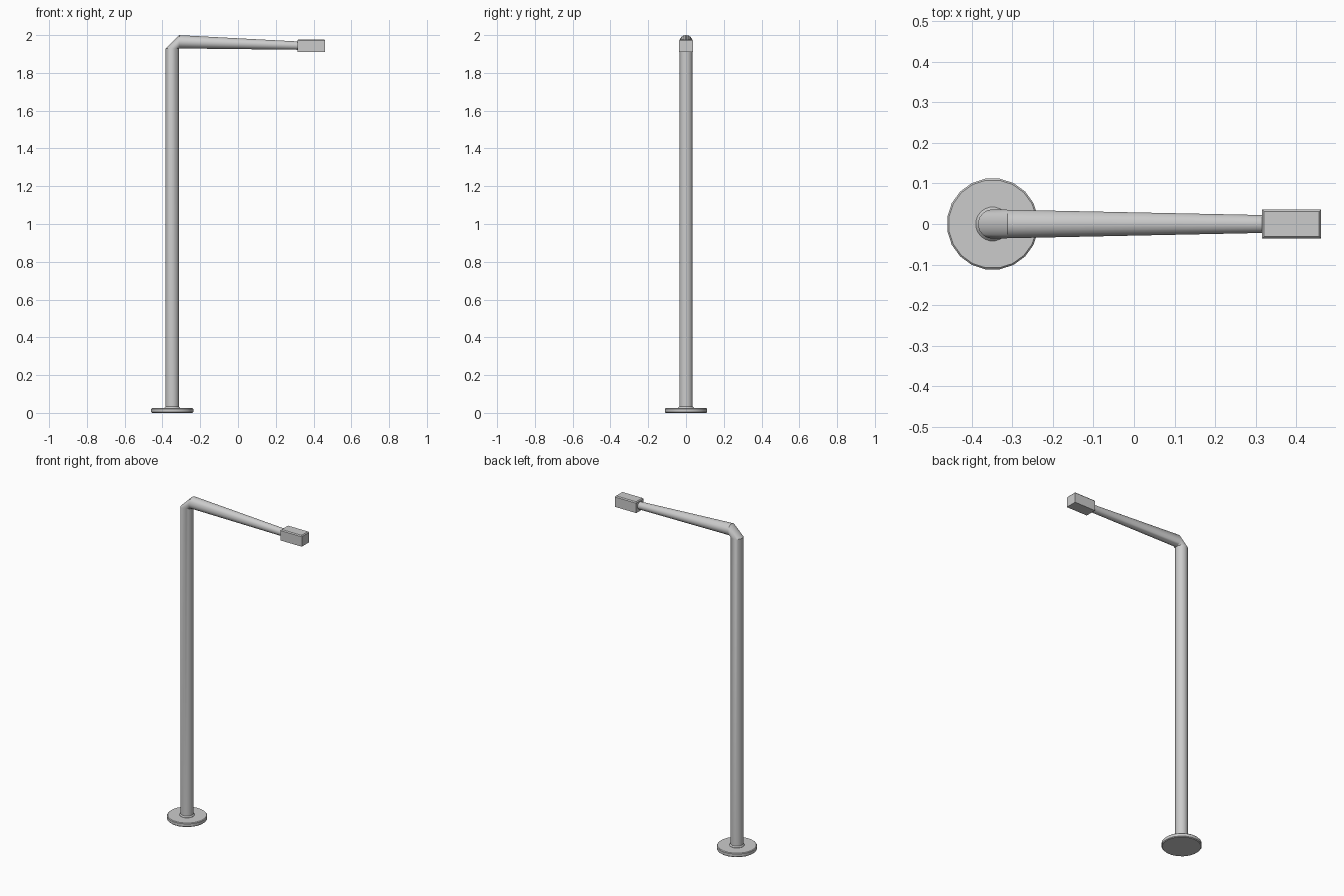
import bpy, bmesh
from math import cos, sin, pi, radians

if "Cube" in bpy.data.objects:
    bpy.data.objects.remove(bpy.data.objects["Cube"])

N = 20          # sides of every round part
CX = -0.348     # pole axis


def loft(name, rings):
    """Skin a list of closed vertex rings and cap both ends."""
    bm = bmesh.new()
    loops = [[bm.verts.new(p) for p in ring] for ring in rings]
    n = len(loops[0])
    for a, b in zip(loops, loops[1:]):
        for i in range(n):
            j = (i + 1) % n
            bm.faces.new((a[i], a[j], b[j], b[i]))
    bm.faces.new(loops[0][::-1])
    bm.faces.new(loops[-1])
    bmesh.ops.recalc_face_normals(bm, faces=bm.faces)
    mesh = bpy.data.meshes.new(name)
    bm.to_mesh(mesh)
    bm.free()
    ob = bpy.data.objects.new(name, mesh)
    bpy.context.collection.objects.link(ob)
    bpy.ops.object.select_all(action='DESELECT')
    bpy.context.view_layer.objects.active = ob
    ob.select_set(True)
    bpy.ops.object.shade_smooth_by_angle(angle=radians(30))
    return ob


ANGLES = [2 * pi * (i + 0.5) / N for i in range(N)]


def flat_ring(r, z):
    return [(CX + r * cos(a), r * sin(a), z) for a in ANGLES]


def upright_ring(r, x, z):
    return [(x, r * sin(a), z - r * cos(a)) for a in ANGLES]


# Base plate with softened rims
loft("base_plate", [flat_ring(r, z) for r, z in
                    [(0.109, 0), (0.113, 0.004), (0.113, 0.021), (0.109, 0.025)]])

# Pole with foot collar, mitred elbow and tapering arm
loft("pole_and_arm", [
    flat_ring(0.042, 0.02), flat_ring(0.042, 0.027), flat_ring(0.036, 0.034),
    flat_ring(0.036, 1.929),
    upright_ring(0.0355, -0.311, 1.9645),
    upright_ring(0.022, 0.33, 1.944)])


# Lamp head: box with a chamfered top
def rect(inset, z):
    x0, x1, y = 0.315 + inset, 0.461 - inset, 0.036 - inset
    return [(x0, -y, z), (x1, -y, z), (x1, y, z), (x0, y, z)]


loft("lamp_head", [rect(0, 1.911), rect(0, 1.972), rect(0.005, 1.978)])
